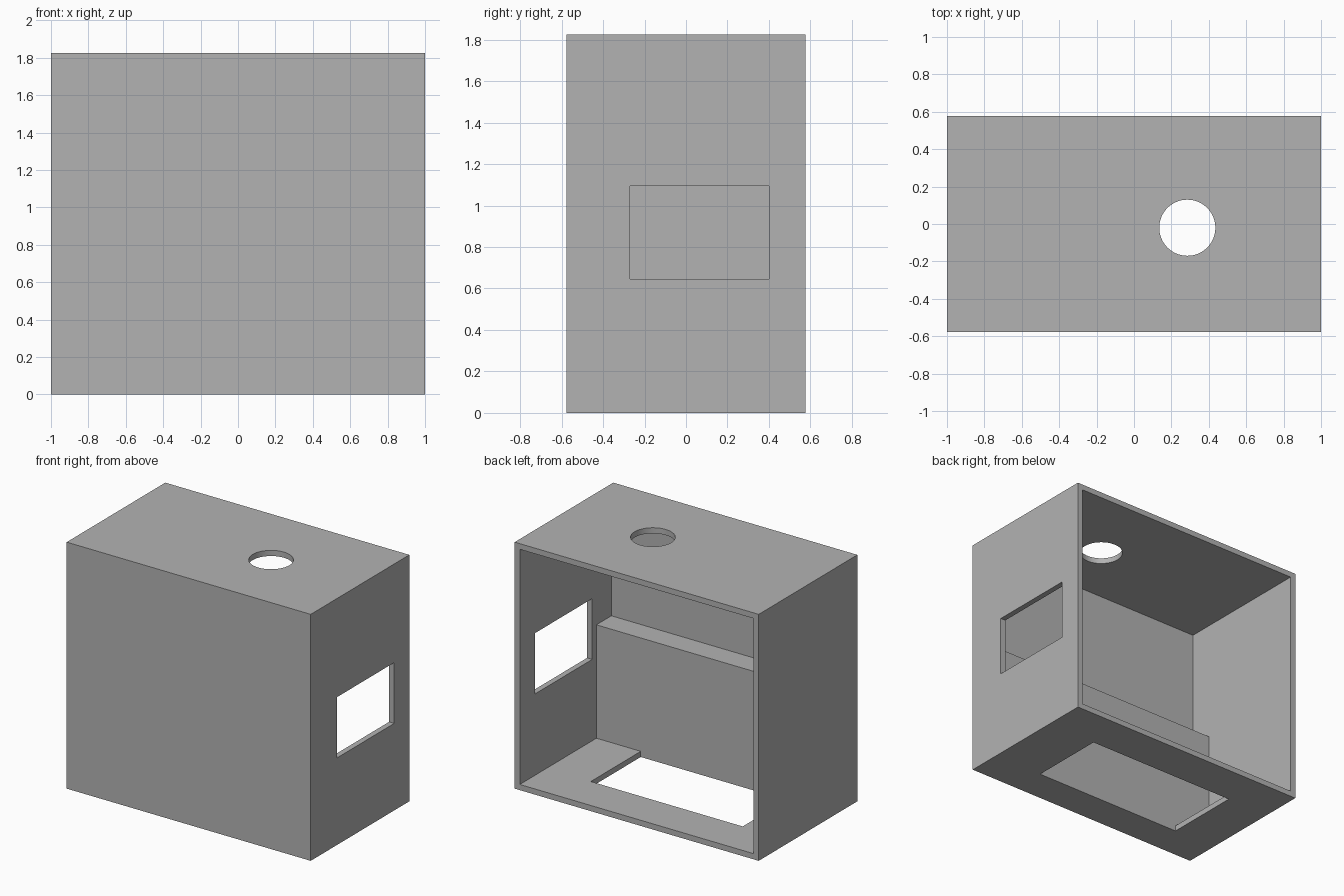
import bpy
import bmesh
from mathutils import Vector

if "Cube" in bpy.data.objects:
    bpy.data.objects.remove(bpy.data.objects["Cube"], do_unlink=True)

HEIGHT = 1.826
DEPTH = 0.577      # half depth
WALL = 0.042
INNER = 1 - WALL   # half width of the cavity
LEDGE_Y, LEDGE_Z = -0.32, 0.882
FRONT_Y = -0.495   # inner face of the thick front wall

grey = bpy.data.materials.new("plain grey")
grey.use_nodes = True
colour = (0.45, 0.45, 0.45, 1)
grey.diffuse_color = colour
grey.node_tree.nodes["Principled BSDF"].inputs["Base Color"].default_value = colour


def prism(name, outline, push):
    """Extrude a flat outline along a vector into a closed solid."""
    bm = bmesh.new()
    face = bm.faces.new([bm.verts.new(p) for p in outline])
    new = bmesh.ops.extrude_face_region(bm, geom=[face])["geom"]
    verts = [v for v in new if isinstance(v, bmesh.types.BMVert)]
    bmesh.ops.translate(bm, verts=verts, vec=Vector(push))
    bmesh.ops.recalc_face_normals(bm, faces=bm.faces)
    mesh = bpy.data.meshes.new(name)
    bm.to_mesh(mesh)
    bm.free()
    mesh.materials.append(grey)
    obj = bpy.data.objects.new(name, mesh)
    bpy.context.collection.objects.link(obj)
    return obj


def box(name, x0, x1, y0, y1, z0, z1):
    return prism(name, [(x0, y0, z0), (x1, y0, z0), (x1, y1, z0), (x0, y1, z0)],
                 (0, 0, z1 - z0))


def cut(target, cutter):
    """Subtract the cutter from the target, then discard it."""
    mod = target.modifiers.new("cut", "BOOLEAN")
    mod.operation = "DIFFERENCE"
    mod.solver = "EXACT"
    mod.object = cutter
    bpy.context.view_layer.objects.active = target
    bpy.ops.object.modifier_apply(modifier=mod.name)
    bpy.data.objects.remove(cutter, do_unlink=True)


# Housing block
housing = box("housing", -1, 1, -DEPTH, DEPTH, 0, HEIGHT)

# Cavity open at the back, stepped to leave a full-width ledge on the front wall
back, roof = DEPTH + 0.1, HEIGHT - WALL
steps = [(back, WALL), (LEDGE_Y, WALL), (LEDGE_Y, LEDGE_Z),
         (FRONT_Y, LEDGE_Z), (FRONT_Y, roof), (back, roof)]
cut(housing, prism("cavity", [(-INNER, y, z) for y, z in steps], (2 * INNER, 0, 0)))

# Side window
cut(housing, box("window", 0.9, 1.1, -0.27, 0.4, 0.645, 1.095))

# Floor opening, ending at the ledge face
cut(housing, box("floor_opening", -0.65, 0.595, LEDGE_Y, 0.265, -0.1, 0.1))

# Round hole in the roof
bpy.ops.mesh.primitive_cylinder_add(vertices=64, radius=0.15, depth=0.2,
                                    location=(0.285, -0.02, HEIGHT))
cut(housing, bpy.context.object)

# Smooth the round hole, keep every corner sharp
bpy.ops.object.select_all(action="DESELECT")
housing.select_set(True)
bpy.context.view_layer.objects.active = housing
bpy.ops.object.shade_smooth_by_angle(angle=0.5)
